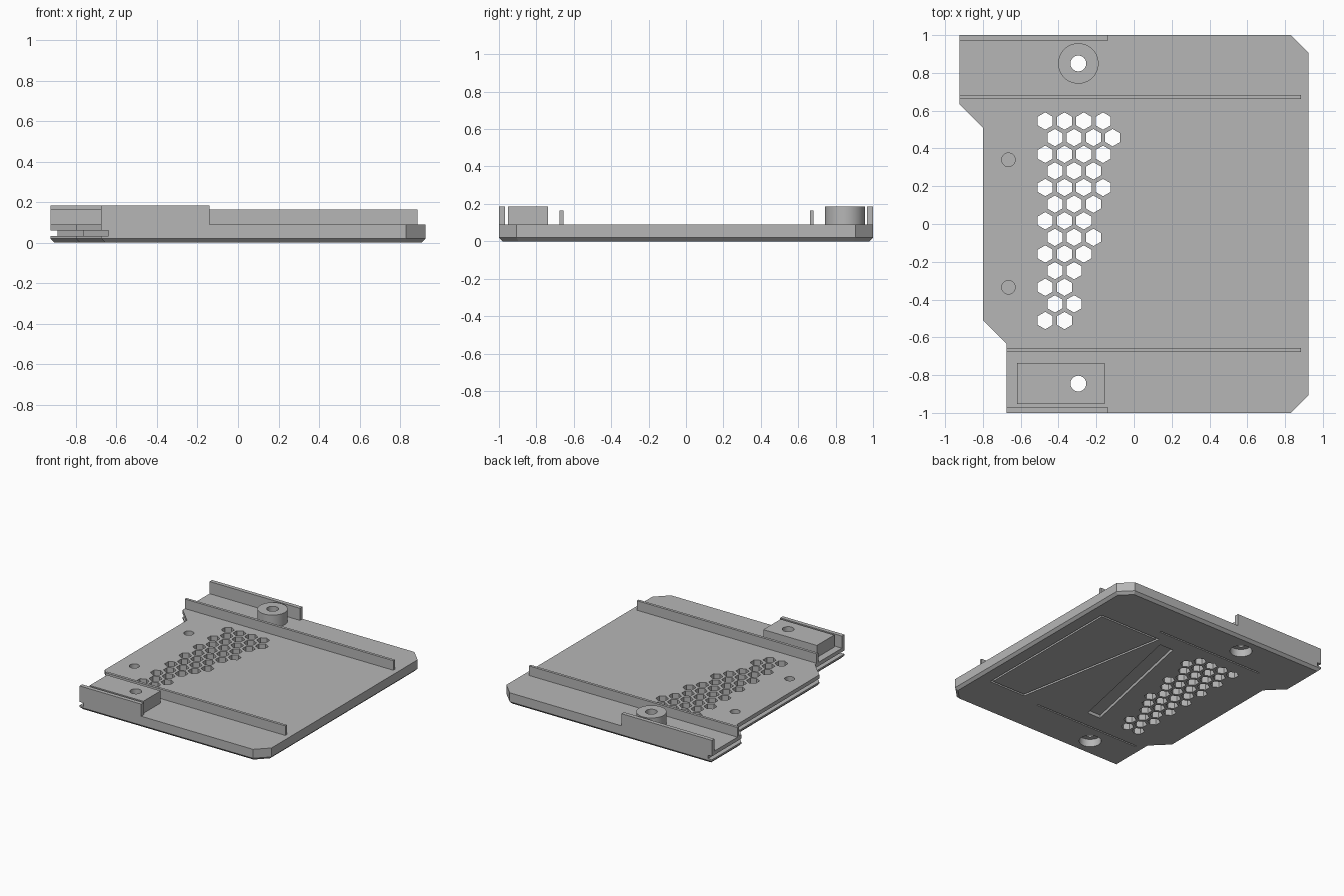
import bpy
import bmesh
import math

if "Cube" in bpy.data.objects:
    bpy.data.objects.remove(bpy.data.objects["Cube"])

grey = bpy.data.materials.new("plain grey")
grey.use_nodes = True
grey.diffuse_color = (0.47, 0.47, 0.47, 1)
grey.node_tree.nodes["Principled BSDF"].inputs["Base Color"].default_value = grey.diffuse_color

TOP = 0.09      # upper face of the plate
TALL = 0.185    # top of walls and bosses
RIB = 0.165     # top of the long ribs


def add_prism(bm, points, z0, z1):
    """Extrude a flat outline between two heights."""
    face = bm.faces.new([bm.verts.new((x, y, z0)) for x, y in points])
    moved = bmesh.ops.extrude_face_region(bm, geom=[face])["geom"]
    verts = [v for v in moved if isinstance(v, bmesh.types.BMVert)]
    bmesh.ops.translate(bm, verts=verts, vec=(0, 0, z1 - z0))


def ring(x, y, radius, sides):
    """Points of a regular polygon with one corner towards +y."""
    turn = 2 * math.pi / sides
    return [(x + radius * math.sin(i * turn), y + radius * math.cos(i * turn))
            for i in range(sides)]


def rect(x0, x1, y0, y1):
    return [(x0, y0), (x1, y0), (x1, y1), (x0, y1)]


def make(name, prisms, chamfer=0):
    bm = bmesh.new()
    for points, z0, z1 in prisms:
        add_prism(bm, points, z0, z1)
    if chamfer:
        rim = [e for e in bm.edges if all(v.co.z < 0.001 for v in e.verts)]
        bmesh.ops.bevel(bm, geom=rim, offset=chamfer, segments=1, affect='EDGES')
    bmesh.ops.recalc_face_normals(bm, faces=bm.faces)
    mesh = bpy.data.meshes.new(name)
    bm.to_mesh(mesh)
    bm.free()
    mesh.materials.append(grey)
    obj = bpy.data.objects.new(name, mesh)
    bpy.context.collection.objects.link(obj)
    return obj


def cut(obj, prisms):
    """Subtract prisms from an object and drop the cutter."""
    cutter = make("cutter", prisms)
    cutter.hide_render = True
    mod = obj.modifiers.new("cut", 'BOOLEAN')
    mod.operation = 'DIFFERENCE'
    mod.solver = 'EXACT'
    mod.object = cutter
    bpy.context.view_layer.objects.active = obj
    bpy.ops.object.modifier_apply(modifier=mod.name)
    bpy.data.objects.remove(cutter)


# Base plate with clipped corners, stepped edge and chamfered underside
outline = [(-0.925, 1), (0.83, 1), (0.925, 0.905), (0.925, -0.905), (0.83, -1),
           (-0.675, -1), (-0.675, -0.635), (-0.8, -0.51), (-0.8, 0.51), (-0.925, 0.635)]
plate = make("base_plate", [(outline, 0, TOP)], chamfer=0.02)

# Slot running along the stepped edge
slot = [(-0.89, 1.1), (-0.89, 0.65), (-0.765, 0.525), (-0.765, -0.525),
        (-0.64, -0.65), (-0.64, -1.1), (-1.1, -1.1), (-1.1, 1.1)]
cut(plate, [(slot, 0.033, 0.06)])

# Honeycomb vent
vents = []
for row, count in enumerate([4, 4, 4, 3, 4, 3, 3, 3, 3, 2, 2, 2, 2]):
    start = -0.47 + 0.051 * (row % 2)
    for col in range(count):
        vents.append((ring(start + 0.102 * col, 0.545 - 0.088 * row, 0.046, 6), -0.1, 0.2))
cut(plate, vents)

# Screw holes with counterbores, and blind dimples
SCREWS = [(-0.295, 0.85), (-0.295, -0.845)]
cut(plate, [(ring(x, y, 0.042, 32), -0.1, 0.2) for x, y in SCREWS])
cut(plate, [(ring(x, y, 0.08, 32), -0.1, 0.06) for x, y in SCREWS]
    + [(ring(-0.665, y, 0.036, 32), 0.05, 0.2) for y in (0.34, -0.335)])

# Underside recesses: slanted strip, tapered panel, two thin lines
strip = [(0.09, 0.545), (0.21, 0.545), (-0.02, -0.545), (-0.137, -0.545)]
panel = [(0.265, 0.6), (0.81, 0.6), (0.81, -0.65), (0.49, -0.65)]
lines = [rect(-0.6, 0.33, y - 0.006, y + 0.006) for y in (-0.69, 0.69)]
cut(plate, [(shape, -0.1, 0.025) for shape in [strip, panel]]
    + [(shape, -0.1, 0.015) for shape in lines])
inner = [(0.285, 0.585), (0.795, 0.585), (0.795, -0.635), (0.505, -0.635)]
make("underside_panel", [(inner, 0, 0.025)])

# Long ribs
make("back_rib", [(rect(-0.925, 0.885, 0.662, 0.683), TOP, RIB)])
make("front_rib", [(rect(-0.675, 0.885, -0.677, -0.656), TOP, RIB)])

# Raised side walls
make("back_wall", [(rect(-0.925, -0.14, 0.968, 1), TOP, TALL)])
make("front_wall", [(rect(-0.675, -0.14, -1, -0.968), TOP, TALL)])

# Screw bosses
round_boss = make("round_boss", [(ring(*SCREWS[0], 0.107, 64), TOP, TALL)])
block_boss = make("block_boss", [(rect(-0.62, -0.155, -0.952, -0.737), TOP, TALL)])
for boss, (x, y) in zip((round_boss, block_boss), SCREWS):
    cut(boss, [(ring(x, y, 0.042, 32), 0, 0.3)])

# Smooth the curved walls, keep hard edges crisp
bpy.ops.object.select_all(action='DESELECT')
for obj in (plate, round_boss, block_boss):
    obj.select_set(True)
bpy.context.view_layer.objects.active = plate
bpy.ops.object.shade_smooth_by_angle(angle=math.radians(25))
